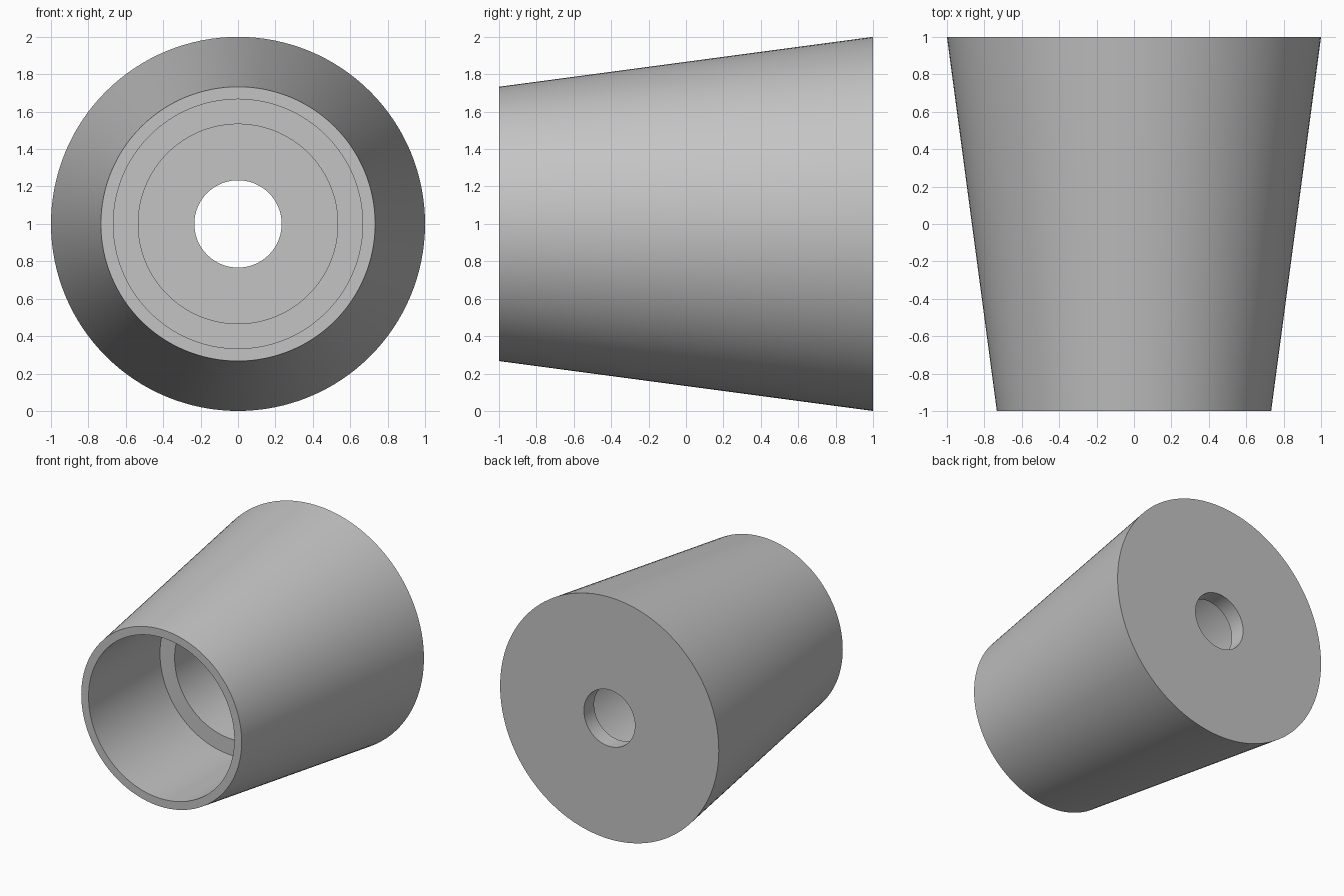
import bpy
import bmesh
from math import radians, tau
from mathutils import Matrix, Vector

SEGMENTS = 128
U = 1 / 15  # design unit

old = bpy.data.objects.get("Cube")
if old:
    bpy.data.objects.remove(old, do_unlink=True)

# Plain grey material
grey = bpy.data.materials.new("plain_grey")
grey.use_nodes = True
color = (0.55, 0.55, 0.55, 1)
grey.diffuse_color = color
grey.node_tree.nodes["Principled BSDF"].inputs["Base Color"].default_value = color


def lathe(name, profile, material):
    """Revolve a closed (radius, y) profile about the y axis."""
    bm = bmesh.new()
    rings = []
    for i in range(SEGMENTS):
        turn = Matrix.Rotation(tau * i / SEGMENTS, 3, "Y")
        rings.append([bm.verts.new(turn @ Vector((r, y, 0))) for r, y in profile])
    n = len(profile)
    for i in range(SEGMENTS):
        a, b = rings[i], rings[(i + 1) % SEGMENTS]
        for j in range(n):
            k = (j + 1) % n
            bm.faces.new((a[j], a[k], b[k], b[j]))
    bmesh.ops.recalc_face_normals(bm, faces=bm.faces)
    mesh = bpy.data.meshes.new(name)
    bm.to_mesh(mesh)
    bm.free()
    mesh.materials.append(material)
    obj = bpy.data.objects.new(name, mesh)
    bpy.context.collection.objects.link(obj)
    obj.location.z = 1
    bpy.ops.object.select_all(action="DESELECT")
    obj.select_set(True)
    bpy.context.view_layer.objects.active = obj
    bpy.ops.object.shade_smooth_by_angle(angle=radians(30))
    return obj


# Tapered sleeve: wide bore at the front, narrower chamber, small hole in the back wall
lathe("tapered_sleeve", [
    (11 * U, -1), (1, 1),             # outer cone
    (3.5 * U, 1), (3.5 * U, 13 * U),  # back hole
    (8 * U, 13 * U), (8 * U, -U),     # inner chamber
    (10 * U, -U), (10 * U, -1),       # front bore
], grey)
